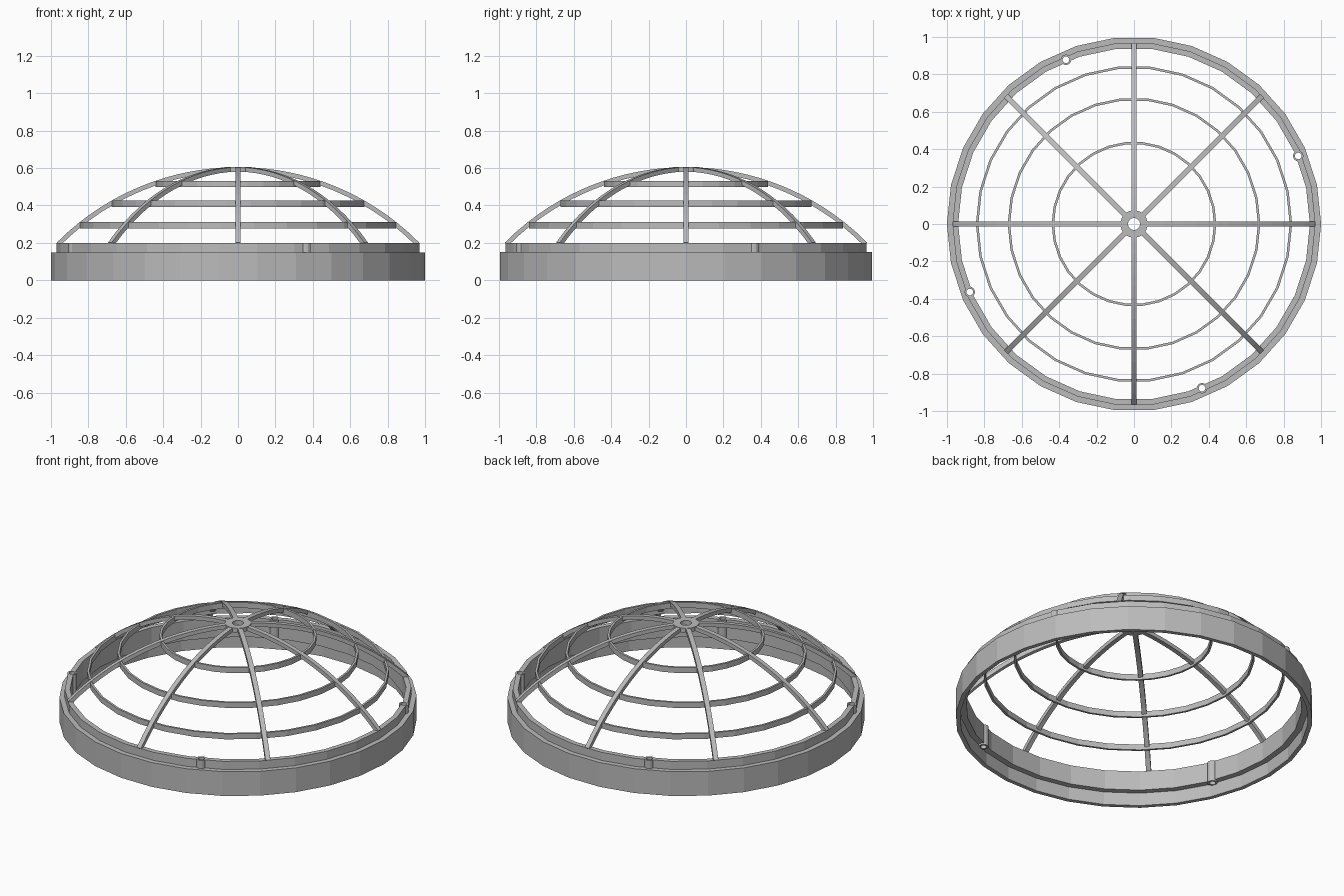
import bpy, bmesh, math
from mathutils import Matrix

cube = bpy.data.objects.get("Cube")
if cube:
    bpy.data.objects.remove(cube, do_unlink=True)

SIDES = 30
APEX, DOME_R = 0.605, 1.364

grey = bpy.data.materials.new("plain grey")
grey.use_nodes = True
colour = (0.5, 0.5, 0.5, 1)
grey.diffuse_color = colour
grey.node_tree.nodes["Principled BSDF"].inputs["Base Color"].default_value = colour


def finish(name, bm):
    bmesh.ops.recalc_face_normals(bm, faces=bm.faces)
    mesh = bpy.data.meshes.new(name)
    bm.to_mesh(mesh)
    bm.free()
    mesh.materials.append(grey)
    obj = bpy.data.objects.new(name, mesh)
    bpy.context.collection.objects.link(obj)
    return obj


def lathe(name, profile, sides=SIDES, centre=(0, 0)):
    """Closed (radius, z) profile turned around a vertical axis."""
    bm = bmesh.new()
    rings = []
    for i in range(sides):
        a = math.tau * i / sides
        rings.append([bm.verts.new((centre[0] + r * math.cos(a),
                                    centre[1] + r * math.sin(a), z))
                      for r, z in profile])
    n = len(profile)
    for i in range(sides):
        p, q = rings[i], rings[(i + 1) % sides]
        for j in range(n):
            k = (j + 1) % n
            bm.faces.new((p[j], q[j], q[k], p[k]))
    return finish(name, bm)


def tube(name, inner, outer, low, high, **kw):
    return lathe(name, [(inner, low), (outer, low), (outer, high), (inner, high)], **kw)


def dome_z(r):
    return APEX - DOME_R + math.sqrt(DOME_R ** 2 - r ** 2)


# Stepped base ring with an inner ledge
base = lathe("base_ring", [(0.975, 0), (1, 0), (1, 0.15), (0.97, 0.15), (0.97, 0.2),
                           (0.94, 0.2), (0.94, 0.08), (0.975, 0.08)])

# Screw bosses, with their holes cut through the ring
for i in range(4):
    a = math.radians(22.5 + 90 * i)
    spot = (0.95 * math.cos(a), 0.95 * math.sin(a))
    tube(f"screw_boss_{i + 1}", 0.018, 0.028, 0.07, 0.2, sides=16, centre=spot)
    bm = bmesh.new()
    bmesh.ops.create_cone(bm, cap_ends=True, segments=16, radius1=0.02, radius2=0.02,
                          depth=0.3, matrix=Matrix.Translation((*spot, 0.18)))
    cutter = finish(f"hole_cutter_{i + 1}", bm)
    cutter.hide_render = True
    cutter.hide_set(True)
    cutter.display_type = 'WIRE'
    cut = base.modifiers.new("screw_hole", 'BOOLEAN')
    cut.object = cutter
    cut.solver = 'EXACT'

# Horizontal hoops
for i, r in enumerate((0.44, 0.675, 0.845)):
    top = dome_z(r)
    tube(f"hoop_{i + 1}", r - 0.013, r, top - 0.034, top)

# Central hub
tube("hub", 0.032, 0.073, APEX - 0.027, APEX)

# Curved ribs following the dome
STEPS, HALF, THICK = 16, 0.014, 0.024
for i in range(8):
    bm = bmesh.new()
    sections = []
    for s in range(STEPS + 1):
        r = 0.045 + (0.968 - 0.045) * s / STEPS
        z = dome_z(r)
        ir = r * (1 - THICK / DOME_R)
        iz = z - THICK * (z - APEX + DOME_R) / DOME_R
        sections.append([bm.verts.new(p) for p in
                         ((r, -HALF, z), (r, HALF, z), (ir, HALF, iz), (ir, -HALF, iz))])
    for p, q in zip(sections, sections[1:]):
        for j in range(4):
            k = (j + 1) % 4
            bm.faces.new((p[j], p[k], q[k], q[j]))
    bm.faces.new(sections[0])
    bm.faces.new(sections[-1])
    bmesh.ops.rotate(bm, verts=bm.verts, matrix=Matrix.Rotation(math.tau * i / 8, 3, 'Z'))
    finish(f"rib_{i + 1}", bm)
